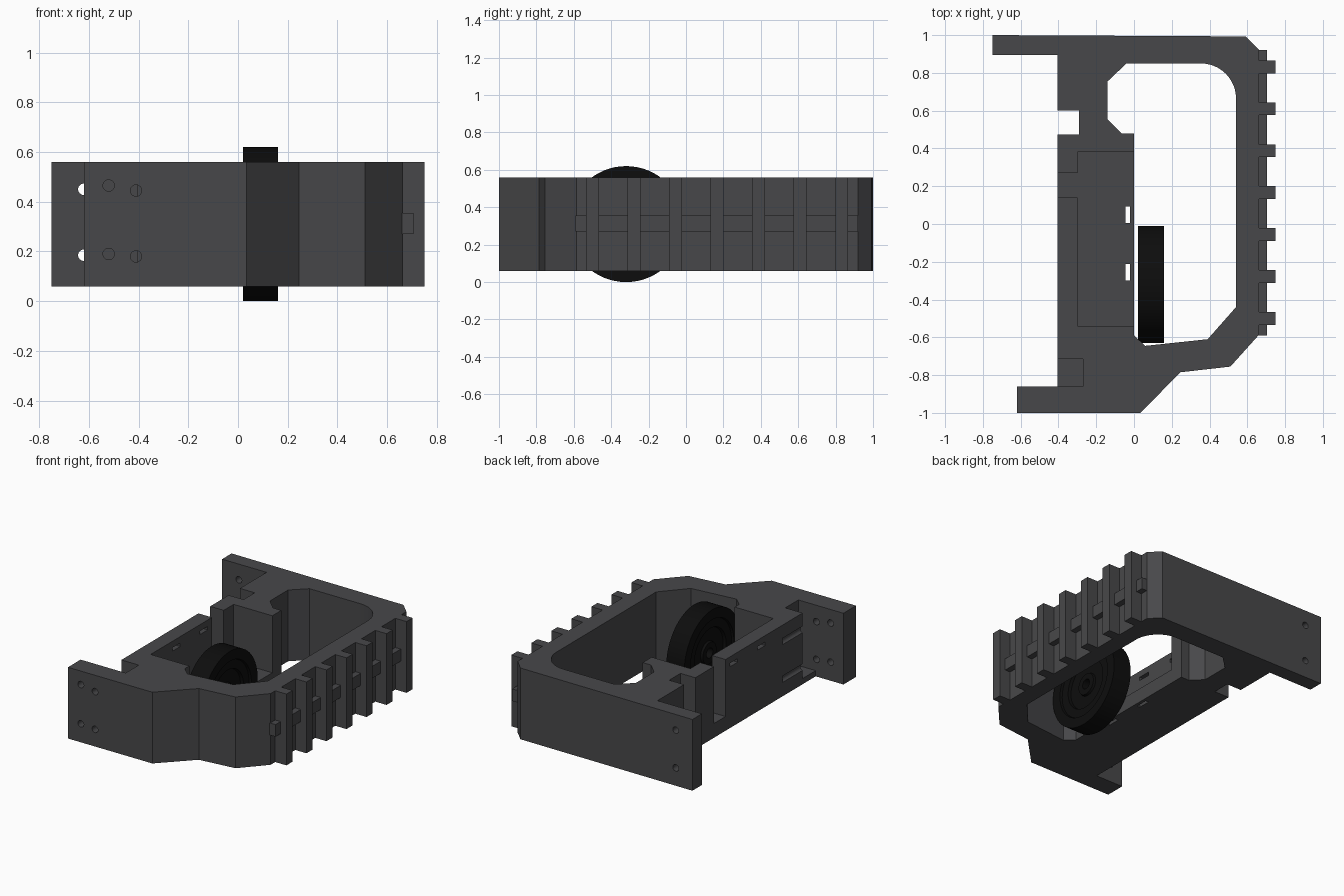
import bpy, bmesh, math
from mathutils import Matrix

cube = bpy.data.objects.get("Cube")
if cube:
    bpy.data.objects.remove(cube, do_unlink=True)

BOTTOM, TOP = 0.06, 0.56


def material(name, color):
    m = bpy.data.materials.new(name)
    m.use_nodes = True
    m.diffuse_color = (*color, 1)
    bsdf = m.node_tree.nodes["Principled BSDF"]
    bsdf.inputs["Base Color"].default_value = (*color, 1)
    bsdf.inputs["Roughness"].default_value = 0.7
    return m


grey = material("dark grey plastic", (0.064, 0.064, 0.068))
black = material("black rubber", (0.004, 0.004, 0.004))


def finish(name, bm, mat):
    bmesh.ops.recalc_face_normals(bm, faces=bm.faces)
    mesh = bpy.data.meshes.new(name)
    bm.to_mesh(mesh)
    bm.free()
    mesh.materials.append(mat)
    obj = bpy.data.objects.new(name, mesh)
    bpy.context.collection.objects.link(obj)
    return obj


def prism(name, outline, z0, z1, mat=grey):
    bm = bmesh.new()
    face = bm.faces.new([bm.verts.new((x, y, z0)) for x, y in outline])
    up = bmesh.ops.extrude_face_region(bm, geom=[face])["geom"]
    bmesh.ops.translate(bm, vec=(0, 0, z1 - z0),
                        verts=[v for v in up if isinstance(v, bmesh.types.BMVert)])
    return finish(name, bm, mat)


def box(name, x0, x1, y0, y1, z0, z1):
    return prism(name, [(x0, y0), (x1, y0), (x1, y1), (x0, y1)], z0, z1)


def bore(x, z, y0, y1, radius=0.023):
    bm = bmesh.new()
    place = Matrix.Translation((x, (y0 + y1) / 2, z)) @ Matrix.Rotation(math.pi / 2, 4, "X")
    bmesh.ops.create_cone(bm, cap_ends=True, segments=24, radius1=radius,
                          radius2=radius, depth=y1 - y0, matrix=place)
    return finish("bore_cutter", bm, grey)


def cut(obj, cutter):
    mod = obj.modifiers.new("cut", "BOOLEAN")
    mod.operation, mod.solver, mod.object = "DIFFERENCE", "EXACT", cutter
    bpy.context.view_layer.objects.active = obj
    bpy.ops.object.modifier_apply(modifier=mod.name)
    bpy.data.objects.remove(cutter, do_unlink=True)


# Chassis outline, with the toothed bumper on the left side
outline = [(-0.75, 0.895), (-0.405, 0.895), (-0.405, 0.6), (-0.29, 0.6),
           (-0.29, 0.475), (-0.405, 0.475), (-0.405, -0.86), (-0.62, -0.86),
           (-0.62, -1), (0.035, -1), (0.245, -0.785), (0.51, -0.755), (0.663, -0.585)]
for i in range(7):
    y = -0.5 + i * 0.222
    outline += [(0.663, y - 0.034), (0.75, y - 0.034), (0.75, y + 0.034), (0.663, y + 0.034)]
outline += [(0.663, 0.92), (0.59, 0.993), (-0.75, 1)]
chassis = prism("chassis", outline, BOTTOM, TOP)

# Large opening with one rounded corner
opening = [(-0.14, 0.755), (-0.14, 0.555), (-0.065, 0.48), (0, 0.48), (0, -0.59),
           (0.06, -0.645), (0.39, -0.61), (0.54, -0.44)]
for i in range(13):
    a = math.pi / 2 * i / 12
    opening.append((0.355 + 0.185 * math.cos(a), 0.665 + 0.185 * math.sin(a)))
opening.append((-0.04, 0.85))
cut(chassis, prism("opening_cutter", opening, -0.2, 1))

# Motor bay with a cable gap in the outer wall
bay = [(0.015, 0.38), (-0.3, 0.38), (-0.3, 0.27), (-0.5, 0.27), (-0.5, 0.14),
       (-0.3, 0.14), (-0.3, -0.54), (0.015, -0.54)]
cut(chassis, prism("bay_cutter", bay, 0.16, 1))
cut(chassis, box("corner_cutter", -0.5, -0.27, -0.86, -0.715, 0.1, 1))

# Strap slots through the bay floor and the outer wall
for y0 in (-0.3, 0.005):
    cut(chassis, box("floor_slot_cutter", -0.045, -0.022, y0, y0 + 0.088, -0.1, 0.3))
    cut(chassis, box("wall_slot_cutter", -0.5, -0.25, y0, y0 + 0.088, 0.49, 0.515))

# Screw holes in the arms
for x, z, y0, y1 in ((-0.52, 0.465, -1.1, -0.8), (-0.52, 0.19, -1.1, -0.8),
                     (-0.41, 0.445, -1.1, -0.49), (-0.41, 0.18, -1.1, -0.49),
                     (-0.62, 0.45, 0.8, 1.1), (-0.62, 0.185, 0.8, 1.1)):
    cut(chassis, bore(x, z, y0, y1))

# Rib joining the bumper teeth
box("bumper_rib", 0.65, 0.705, -0.59, 0.92, 0.27, 0.355)


# Wheel: half profile of (radius, width offset) mirrored and spun round the axle
side = [(0.035, 0.05), (0.075, 0.05), (0.08, 0.035), (0.17, 0.035), (0.175, 0.055),
        (0.235, 0.055), (0.24, 0.07), (0.31, 0.07)]
profile = side + [(r, -w) for r, w in reversed(side)]
bm = bmesh.new()
verts = [bm.verts.new((w, r, 0)) for r, w in profile]
edges = [bm.edges.new((verts[i - 1], verts[i])) for i in range(len(verts))]
bmesh.ops.spin(bm, geom=verts + edges, cent=(0, 0, 0), axis=(1, 0, 0),
               angle=math.tau, steps=64, use_duplicate=False)
bmesh.ops.remove_doubles(bm, verts=bm.verts, dist=0.0005)
wheel = finish("wheel", bm, black)
wheel.location = (0.09, -0.32, 0.31)
bpy.ops.object.select_all(action="DESELECT")
wheel.select_set(True)
bpy.context.view_layer.objects.active = wheel
bpy.ops.object.shade_smooth_by_angle(angle=math.radians(30))
